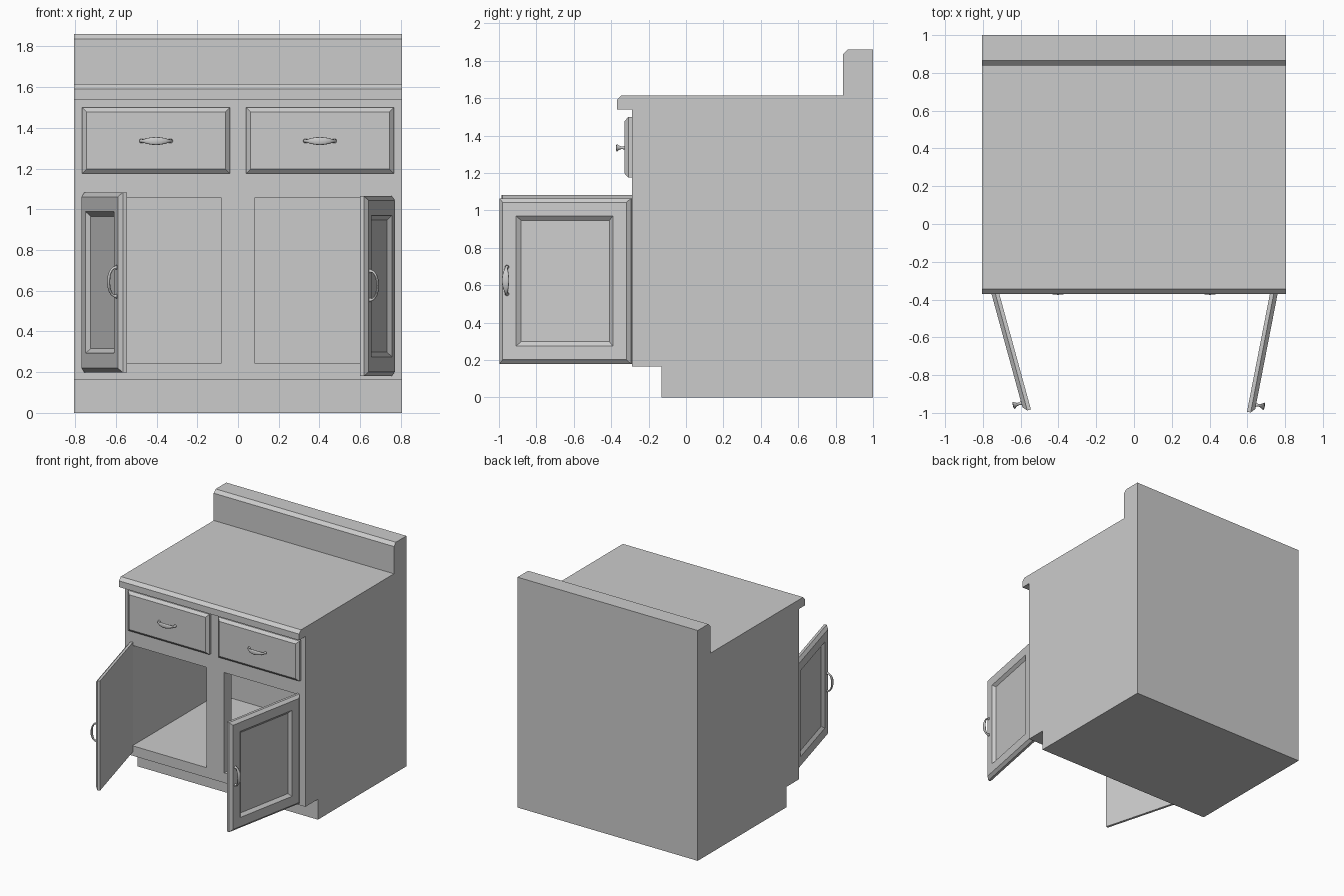
import bpy, bmesh, math
from mathutils import Matrix, Vector

cube = bpy.data.objects.get("Cube")
if cube:
    bpy.data.objects.remove(cube, do_unlink=True)

grey = bpy.data.materials.new("plain_grey")
grey.use_nodes = True
COLOUR = (0.6, 0.6, 0.6, 1)
grey.diffuse_color = COLOUR
grey.node_tree.nodes["Principled BSDF"].inputs["Base Color"].default_value = COLOUR


def add_object(name, bm, matrix=Matrix(), smooth=False):
    bm.transform(matrix)
    bmesh.ops.recalc_face_normals(bm, faces=bm.faces)
    for f in bm.faces:
        f.smooth = smooth
    mesh = bpy.data.meshes.new(name)
    bm.to_mesh(mesh)
    bm.free()
    mesh.materials.append(grey)
    obj = bpy.data.objects.new(name, mesh)
    bpy.context.collection.objects.link(obj)
    return obj


def loft(rings):
    """Skin a list of point rings and cap both ends."""
    bm = bmesh.new()
    rows = [[bm.verts.new(p) for p in ring] for ring in rings]
    n = len(rows[0])
    for a, b in zip(rows, rows[1:]):
        for i in range(n):
            j = (i + 1) % n
            bm.faces.new((a[i], a[j], b[j], b[i]))
    bm.faces.new(rows[0])
    bm.faces.new(rows[-1])
    return bm


def panel(width, height, steps):
    """Slab from x = 0 and z = 0, stepping toward -y by (inset, depth)."""
    return loft([[(i, -d, i), (width - i, -d, i),
                  (width - i, -d, height - i), (i, -d, height - i)]
                 for i, d in steps])


def handle(name, matrix):
    """Bow handle along x, bulging toward -y."""
    # along, outward, half width, half thickness
    half = [(0.071, -0.002, 0.012, 0.012), (0.070, 0.007, 0.008, 0.008),
            (0.068, 0.016, 0.007, 0.006), (0.060, 0.025, 0.009, 0.006),
            (0.045, 0.033, 0.014, 0.006), (0.024, 0.039, 0.018, 0.006)]
    path = [(-s, o, w, t) for s, o, w, t in half] + [(0, 0.041, 0.02, 0.006)] + half[::-1]
    rings = []
    for k, (s, o, w, t) in enumerate(path):
        p, q = path[max(k - 1, 0)], path[min(k + 1, len(path) - 1)]
        along = Vector((q[0] - p[0], p[1] - q[1], 0)).normalized()
        across = Vector((-along.y, along.x, 0))
        ring = []
        for i in range(12):
            a = math.tau * i / 12
            ring.append(Vector((s, -o, 0)) + across * t * math.cos(a)
                        + Vector((0, 0, w * math.sin(a))))
        rings.append(ring)
    return add_object(name, loft(rings), matrix, smooth=True)


# Cabinet body with worktop, splashback and toe recess as one side profile
HALF = 0.805
profile = [(-0.13, 0), (1, 0), (1, 1.86), (0.865, 1.86), (0.84, 1.835),
           (0.84, 1.615), (-0.345, 1.615), (-0.37, 1.59), (-0.37, 1.54),
           (-0.29, 1.54), (-0.29, 0.165), (-0.13, 0.165)]
body = add_object("cabinet_body", loft([[(x, y, z) for y, z in profile]
                                        for x in (-HALF, HALF)]))

# Shared cupboard space with two door openings
plan = [(-0.74, -0.4), (-0.08, -0.4), (-0.08, -0.2), (0.08, -0.2),
        (0.08, -0.4), (0.74, -0.4), (0.74, 0.8), (-0.74, 0.8)]
cutter = add_object("cupboard_cutter", loft([[(x, y, z) for x, y in plan]
                                             for z in (0.245, 1.055)]))
cutter.hide_render = True
cut = body.modifiers.new("cupboard", 'BOOLEAN')
cut.operation = 'DIFFERENCE'
cut.solver = 'EXACT'
cut.object = cutter
bpy.context.view_layer.update()
hollow = bpy.data.meshes.new_from_object(
    body.evaluated_get(bpy.context.evaluated_depsgraph_get()))
body.modifiers.clear()
body.data = hollow
bpy.data.objects.remove(cutter, do_unlink=True)

# Drawer fronts with horizontal handles
for side, x in (("right", -0.765), ("left", 0.04)):
    place = Matrix.Translation((x, -0.29, 1.175))
    add_object(side + "_drawer_front",
               panel(0.725, 0.325, [(0, 0), (0, 0.018), (0.022, 0.038)]), place)
    handle(side + "_drawer_handle",
           place @ Matrix.Translation((0.3625, -0.038, 0.16)))

# Open doors with recessed panels and upright handles
DOOR_W, DOOR_H = 0.717, 0.885
steps = [(0, 0), (0, 0.02), (0.022, 0.04), (0.095, 0.04), (0.118, 0.02)]
for side, sign, angle, z in (("right", 1, 74.7, 0.198), ("left", -1, 79, 0.18)):
    # built hinged on the right, mirrored for the other side
    place = (Matrix.Diagonal((sign, 1, 1, 1))
             @ Matrix.Translation((-0.735, -0.29, z))
             @ Matrix.Rotation(math.radians(-angle), 4, 'Z'))
    add_object(side + "_door", panel(DOOR_W, DOOR_H, steps), place)
    handle(side + "_door_handle",
           place @ Matrix.Translation((DOOR_W - 0.045, -0.04, DOOR_H / 2 + 0.003))
           @ Matrix.Rotation(math.pi / 2, 4, 'Y'))
